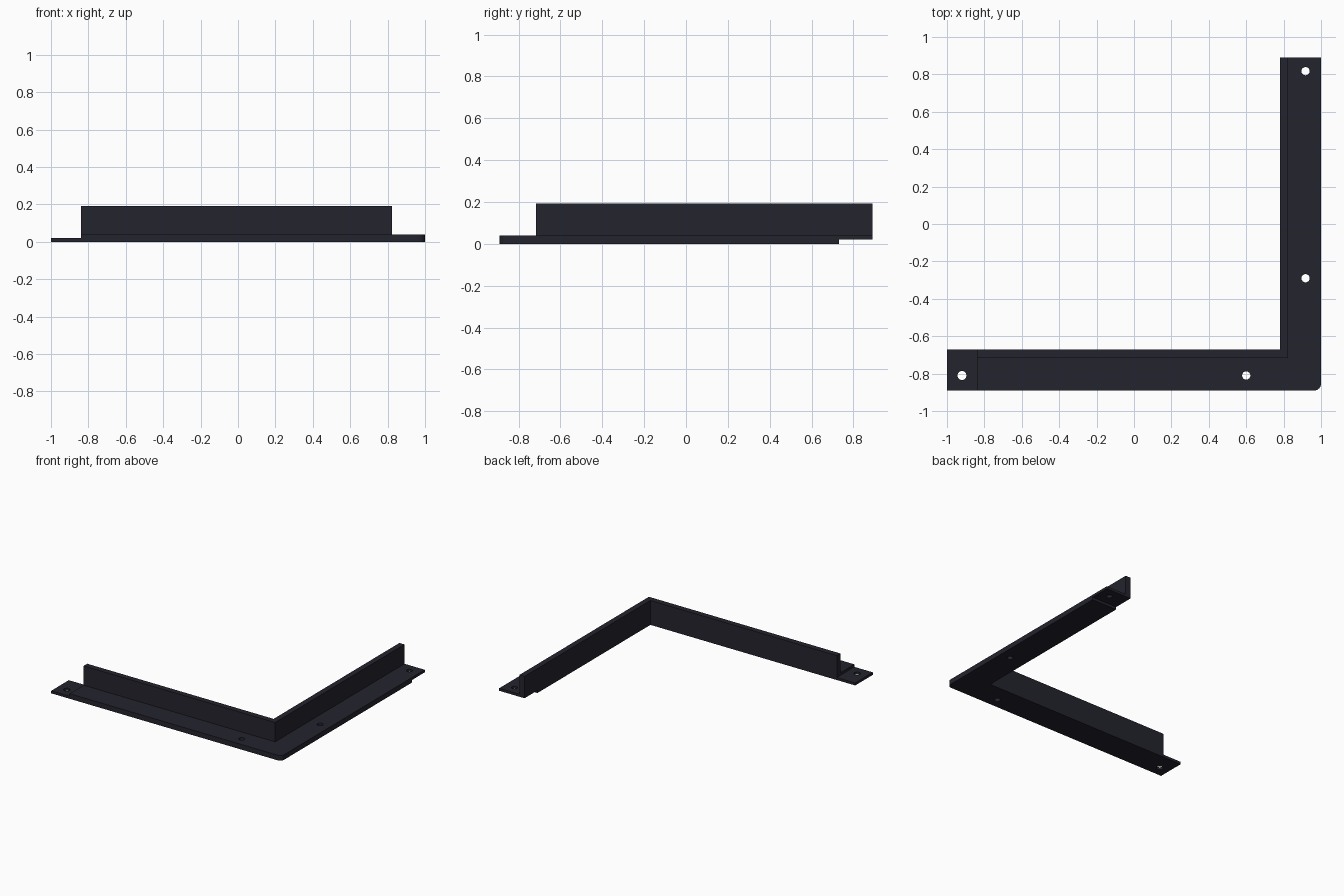
import bpy, bmesh, math

if "Cube" in bpy.data.objects:
    bpy.data.objects.remove(bpy.data.objects["Cube"])

black = bpy.data.materials.new("dark_charcoal")
black.diffuse_color = (0.017, 0.017, 0.027, 1)
black.use_nodes = True
black.node_tree.nodes["Principled BSDF"].inputs["Base Color"].default_value = black.diffuse_color

XI, YI = 0.78, -0.672      # inner edges of the two arms
X1, Y0, Y1 = 1.0, -0.89, 0.89
WALL = 0.044               # wall thickness
R = 0.036                  # outer corner radius


def prism(name, outline, z0, z1):
    """Extrude a flat outline from z0 to z1."""
    bm = bmesh.new()
    face = bm.faces.new([bm.verts.new((x, y, z0)) for x, y in outline])
    top = bmesh.ops.extrude_face_region(bm, geom=[face])["geom"]
    bmesh.ops.translate(bm, vec=(0, 0, z1 - z0),
                        verts=[v for v in top if isinstance(v, bmesh.types.BMVert)])
    bmesh.ops.recalc_face_normals(bm, faces=bm.faces[:])
    mesh = bpy.data.meshes.new(name)
    bm.to_mesh(mesh)
    bm.free()
    mesh.materials.append(black)
    ob = bpy.data.objects.new(name, mesh)
    bpy.context.collection.objects.link(ob)
    return ob


def plate_outline(left, back):
    """L-shaped plate with a rounded outer corner."""
    corner = [(X1 - R + R * math.sin(a), Y0 + R - R * math.cos(a))
              for a in (i * math.pi / 16 for i in range(9))]
    return [(left, Y0)] + corner + [(X1, back), (XI, back), (XI, YI), (left, YI)]


def circle(x, y, r, n=32):
    return [(x + r * math.cos(2 * math.pi * i / n),
             y + r * math.sin(2 * math.pi * i / n)) for i in range(n)]


def combine(target, other, operation):
    mod = target.modifiers.new(operation.lower(), "BOOLEAN")
    mod.operation, mod.solver, mod.object = operation, "EXACT", other
    bpy.context.view_layer.objects.active = target
    bpy.ops.object.modifier_apply(modifier=mod.name)
    bpy.data.objects.remove(other)


# Two stacked plates, offset so each arm ends in a thin lap tab
bracket = prism("corner_bracket", plate_outline(-1.0, 0.73), 0, 0.02)
upper = prism("upper_plate", plate_outline(-0.84, Y1), 0.02, 0.04)

# Upright wall along the inner edge of both arms
wall = prism("upright_wall", [
    (-0.84, YI - WALL), (XI + WALL, YI - WALL), (XI + WALL, Y1),
    (XI, Y1), (XI, YI), (-0.84, YI)], 0.03, 0.192)

combine(bracket, upper, "UNION")
combine(bracket, wall, "UNION")

# Screw holes through the plates
for x, y, r in [(-0.92, -0.81, 0.024), (0.6, -0.81, 0.022),
                (0.917, -0.29, 0.022), (0.917, 0.817, 0.022)]:
    combine(bracket, prism("hole_cutter", circle(x, y, r), -0.1, 0.1), "DIFFERENCE")

# Smooth the rounded corner and hole walls, keep edges sharp
bracket.select_set(True)
bpy.context.view_layer.objects.active = bracket
bpy.ops.object.shade_smooth_by_angle(angle=math.radians(30))
